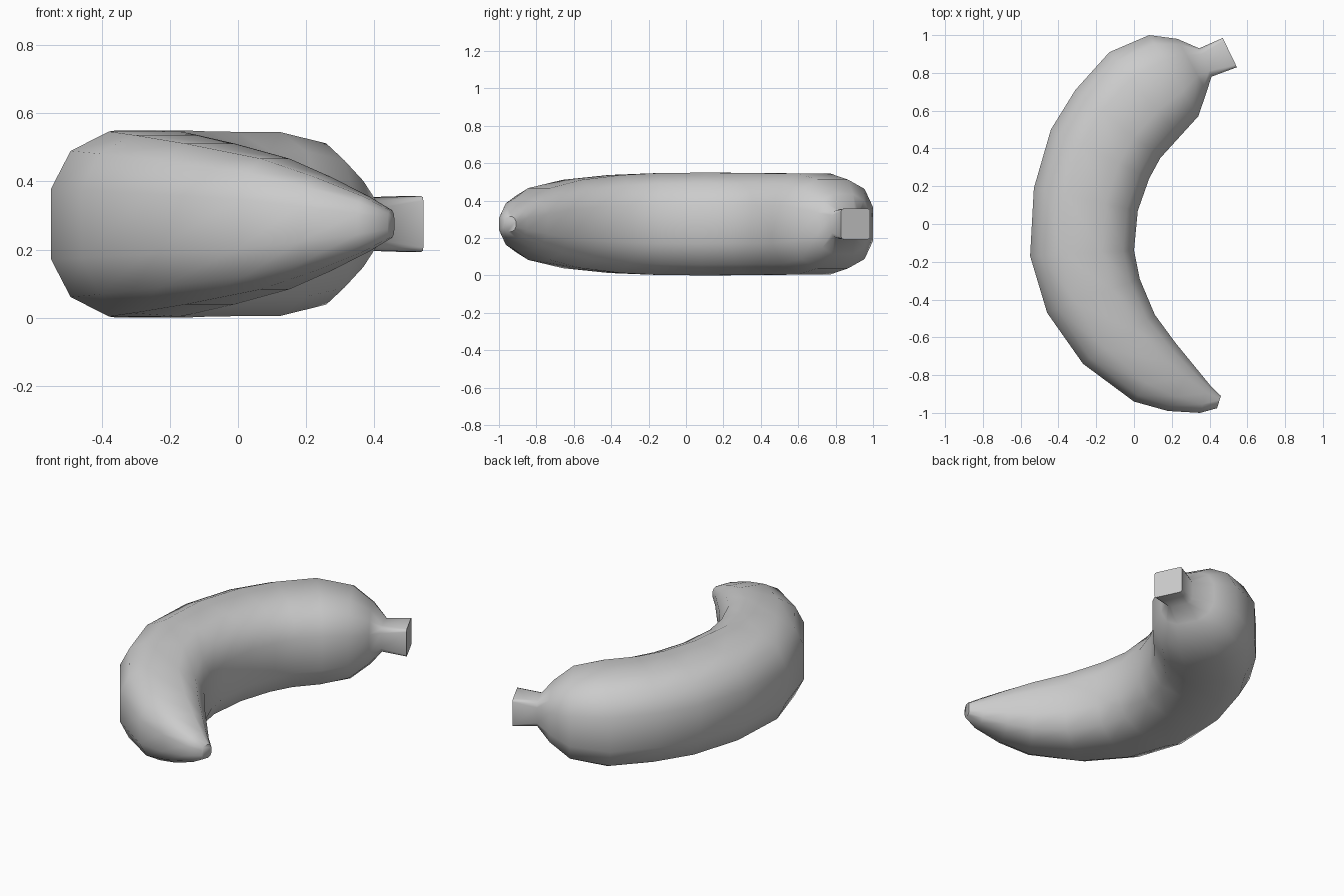
import bpy, bmesh, math
from mathutils import Vector

if "Cube" in bpy.data.objects:
    bpy.data.objects.remove(bpy.data.objects["Cube"])

# Sections along the fruit: outer x, y, inner x, y, half height
RINGS = [
    (.47, .985, .545, .83, .082),
    (.345, .93, .41, .78, .078),
    (.23, .98, .385, .70, .16),
    (.08, 1.0, .34, .57, .237),
    (-.13, .91, .24, .46, .27),
    (-.31, .71, .14, .35, .271),
    (-.44, .50, .08, .24, .272),
    (-.53, .19, .02, .07, .275),
    (-.55, -.17, 0, -.14, .272),
    (-.46, -.47, .03, -.29, .262),
    (-.27, -.74, .11, -.48, .236),
    (0, -.94, .22, -.63, .192),
    (.18, -.99, .31, -.74, .14),
    (.35, -1.0, .40, -.85, .082),
    (.44, -.975, .46, -.91, .04),
]
ZC = .275


def section(a, b):
    """Twelve-sided rounded square, a = flat half length, b = corner."""
    quarter = [(1, a), (b, b), (a, 1)]
    pts = []
    for _ in range(4):
        pts += quarter
        quarter = [(-v, u) for u, v in quarter]
    return pts


body_section = section(.38, .79)
stem_section = section(.84, .96)

# Banana body and stem in one lofted skin
bm = bmesh.new()
loops = []
for i, (ox, oy, ix, iy, h) in enumerate(RINGS):
    outer, inner = Vector((ox, oy, 0)), Vector((ix, iy, 0))
    mid, half = (outer + inner) / 2, (outer - inner) / 2
    shape = stem_section if i == 0 else section(.6, .88) if i == 1 else body_section
    loops.append([bm.verts.new(mid + half * u + Vector((0, 0, ZC + h * v)))
                  for u, v in shape])
for A, B in zip(loops, loops[1:]):
    for k in range(12):
        n = (k + 1) % 12
        bm.faces.new((A[k], A[n], B[n], B[k]))
bm.faces.new(loops[0])
bm.faces.new(loops[-1])
bmesh.ops.recalc_face_normals(bm, faces=bm.faces)
mesh = bpy.data.meshes.new("banana")
bm.to_mesh(mesh)
bm.free()
banana = bpy.data.objects.new("banana", mesh)
bpy.context.collection.objects.link(banana)
bpy.context.view_layer.objects.active = banana
banana.select_set(True)
bpy.ops.object.shade_smooth_by_angle(angle=math.radians(60))
